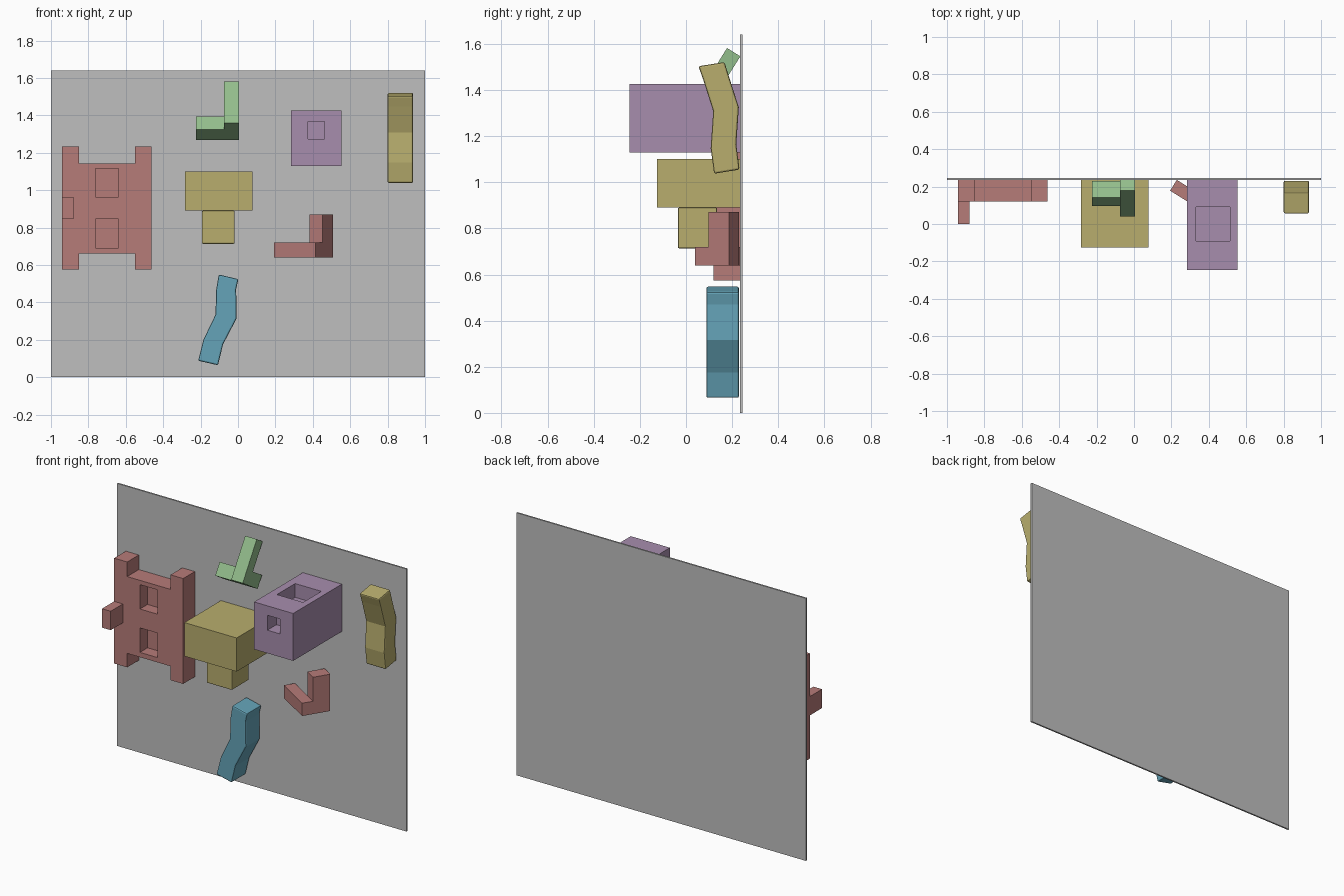
import bpy, bmesh
from mathutils import Vector

if "Cube" in bpy.data.objects:
    bpy.data.objects.remove(bpy.data.objects["Cube"])

WALL_Y = 0.235


def material(name, rgb):
    m = bpy.data.materials.new(name)
    m.diffuse_color = (*rgb, 1)
    m.use_nodes = True
    m.node_tree.nodes["Principled BSDF"].inputs["Base Color"].default_value = m.diffuse_color
    return m


GREY = material("wall grey", (0.52, 0.52, 0.52))
RED = material("dusty red", (0.47, 0.20, 0.19))
YELLOW = material("mustard yellow", (0.48, 0.42, 0.155))
GREEN = material("soft green", (0.29, 0.51, 0.26))
PURPLE = material("soft purple", (0.39, 0.27, 0.42))
BLUE = material("teal blue", (0.13, 0.37, 0.48))


def finish(name, bm, mat):
    bmesh.ops.recalc_face_normals(bm, faces=bm.faces)
    me = bpy.data.meshes.new(name)
    bm.to_mesh(me)
    bm.free()
    ob = bpy.data.objects.new(name, me)
    bpy.context.collection.objects.link(ob)
    if mat:
        me.materials.append(mat)
    return ob


def prism(name, points, offset, mat):
    """Extrude a closed 3D outline along an offset vector."""
    bm = bmesh.new()
    face = bm.faces.new([bm.verts.new(p) for p in points])
    top = bmesh.ops.extrude_face_region(bm, geom=[face])["geom"]
    bmesh.ops.translate(bm, vec=offset, verts=[v for v in top if isinstance(v, bmesh.types.BMVert)])
    return finish(name, bm, mat)


def box(name, x, y, z, mat):
    pts = [(x[0], y[0], z[0]), (x[1], y[0], z[0]), (x[1], y[0], z[1]), (x[0], y[0], z[1])]
    return prism(name, pts, (0, y[1] - y[0], 0), mat)


def bevel(ob, width):
    mod = ob.modifiers.new("soft edges", "BEVEL")
    mod.width, mod.segments, mod.limit_method = width, 2, "ANGLE"


def cut(ob, x, y, z):
    """Sink a rectangular pocket into an object."""
    cutter = box("cutter", x, y, z, None)
    cutter.hide_render = True
    mod = ob.modifiers.new("pocket", "BOOLEAN")
    mod.operation, mod.solver, mod.object = "DIFFERENCE", "EXACT", cutter
    bpy.context.view_layer.objects.active = ob
    bpy.ops.object.modifier_apply(modifier=mod.name)
    bpy.data.objects.remove(cutter)


# Backing wall
box("wall", (-1, 1), (WALL_Y, 0.245), (0, 1.64), GREY)

# H-shaped red hold with two pockets and a side peg
outline = [(-.94, .575), (-.85, .575), (-.85, .662), (-.55, .662), (-.55, .575), (-.463, .575),
           (-.463, 1.233), (-.55, 1.233), (-.55, 1.142), (-.85, 1.142), (-.85, 1.233), (-.94, 1.233)]
plate = prism("h_shaped_hold", [(x, 0.12, z) for x, z in outline], (0, WALL_Y - 0.12, 0), RED)
for z in ((0.963, 1.115), (0.692, 0.845)):
    cut(plate, (-0.762, -0.64), (0.0, 0.195), z)
box("h_hold_peg", (-0.94, -0.88), (0.0, 0.12), (0.845, 0.963), RED)

# Yellow block hold with a smaller block below
box("block_hold", (-0.283, 0.078), (-0.125, WALL_Y), (0.89, 1.10), YELLOW)
bevel(box("block_hold_foot", (-0.193, -0.018), (-0.035, 0.135), (0.713, 0.89), YELLOW), 0.006)

# Purple box hold with front and top pockets
pocket_box = box("box_hold", (0.283, 0.553), (-0.245, WALL_Y), (1.13, 1.426), PURPLE)
cut(pocket_box, (0.332, 0.513), (-0.09, 0.09), (1.34, 1.6))
cut(pocket_box, (0.374, 0.463), (-0.4, -0.155), (1.274, 1.367))


def corner_hold(name, tip, u, side, mat):
    """Long slanted arm, with a crossing bar behind its far end."""
    tip, u, side = Vector(tip), Vector(u).normalized(), Vector(side)
    w = (u.cross(side)).normalized()
    if w.y < 0:
        w = -w
    for part, u0, u1, w0, w1, s in (("arm", 0, .262, 0, .068, .08),
                                    ("bar", .18, .262, .068, .173, .23)):
        pts = [tip + u * a + w * b for a, b in ((u0, w0), (u1, w0), (u1, w1), (u0, w1))]
        prism(f"{name}_{part}", pts, side * s, mat)


corner_hold("red_corner_hold", (0.193, 0.178, 0.64), (0.85, -0.53, 0), (0, 0, 1), RED)
corner_hold("green_corner_hold", (0.005, 0.178, 1.582), (0, -0.53, -0.85), (-1, 0, 0), GREEN)

# Crooked bar holds: yellow bends in depth, blue bends sideways
bent = [(.054, 1.503), (.074, 1.447), (.118, 1.308), (.107, 1.147), (.122, 1.037),
        (.232, 1.055), (.218, 1.165), (.229, 1.325), (.184, 1.465), (.167, 1.521)]
bevel(prism("yellow_crooked_bar", [(0.8, y, z) for y, z in bent], (0.136, 0, 0), YELLOW), 0.008)
bent = [(-.103, .549), (-.117, .465), (-.120, .335), (-.185, .2), (-.213, .088),
        (-.107, .064), (-.080, .175), (-.007, .315), (-.010, .47), (.002, .524)]
bevel(prism("blue_crooked_bar", [(x, 0.088, z) for x, z in bent], (0, 0.142, 0), BLUE), 0.008)
